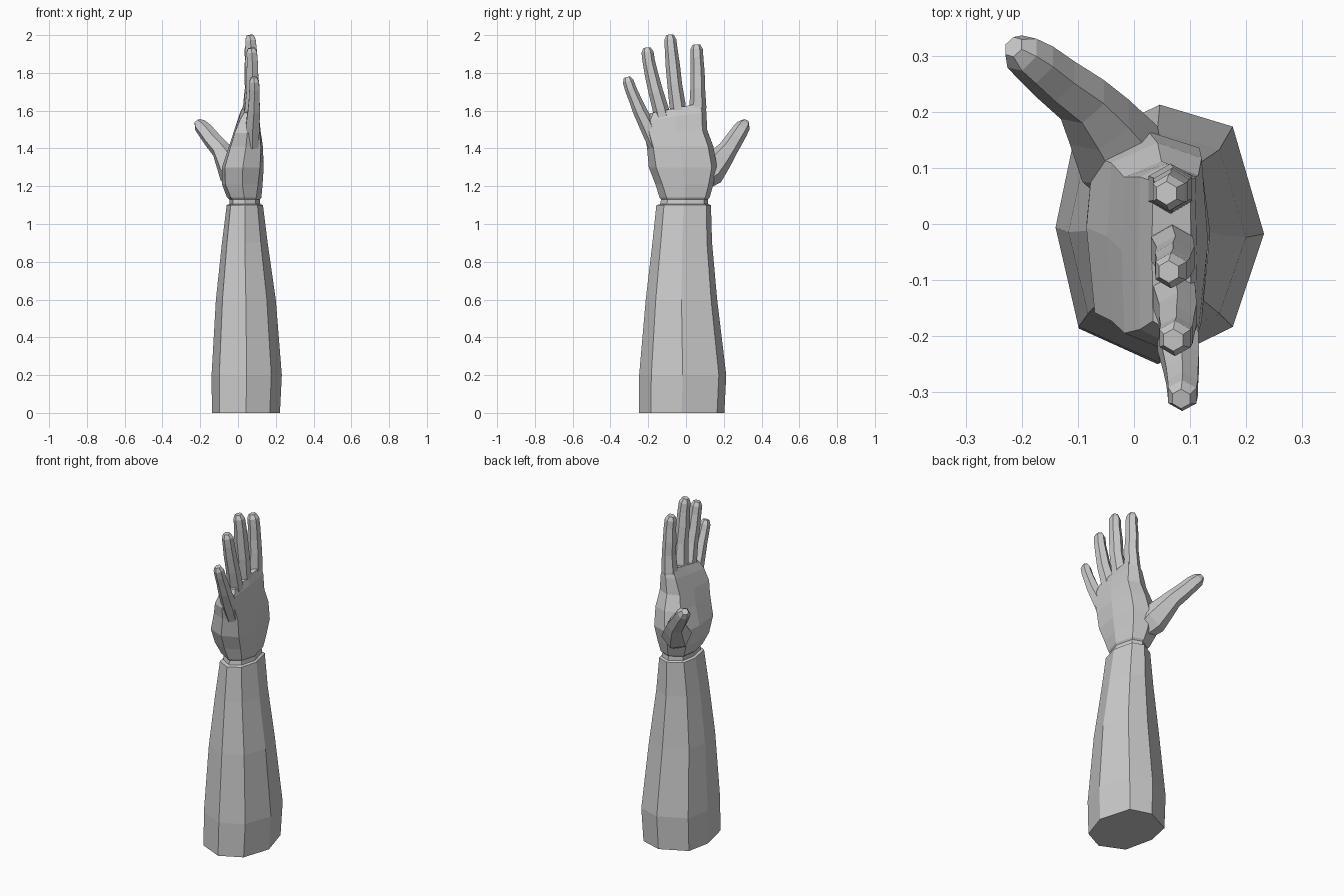
import bpy, bmesh, math
from mathutils import Vector


def loft(name, rings):
    """Skin a list of equal-length point rings and cap both ends."""
    bm = bmesh.new()
    vs = [[bm.verts.new(p) for p in r] for r in rings]
    n = len(vs[0])
    for a, b in zip(vs, vs[1:]):
        for i in range(n):
            j = (i + 1) % n
            bm.faces.new((a[i], a[j], b[j], b[i]))
    bm.faces.new(vs[0])
    bm.faces.new(vs[-1])
    bmesh.ops.recalc_face_normals(bm, faces=bm.faces)
    me = bpy.data.meshes.new(name)
    bm.to_mesh(me)
    bm.free()
    ob = bpy.data.objects.new(name, me)
    bpy.context.collection.objects.link(ob)
    return ob


def section(z, x0, x1, y0, y1, tilt=0.0, square=0.0):
    """Eight-sided limb section; tilt raises the +y side, square fills the corners."""
    shape = [(0, 1), (.7, .83), (1, 0), (.7, -.72), (0, -1), (-.78, -.72), (-1, .05), (-.84, .67)]
    cx, cy, rx, ry = (x0 + x1) / 2, (y0 + y1) / 2, (x1 - x0) / 2, (y1 - y0) / 2
    pts = []
    for i, (u, v) in enumerate(shape):
        if i % 2:
            u += (math.copysign(.95, u) - u) * square
            v += (math.copysign(.85, v) - v) * square
        pts.append((cx + u * rx, cy + v * ry, z + tilt * v * ry))
    return pts


def digit(name, path, sides=6):
    """Tapered limb through (x, y, z, radius) stations."""
    pts = [Vector(p[:3]) for p in path]
    rings = []
    for i, p in enumerate(pts):
        t = (pts[min(i + 1, len(pts) - 1)] - pts[max(i - 1, 0)]).normalized()
        u = (Vector((1, 0, 0)) - t * t.x).normalized()
        v = t.cross(u)
        rings.append([p + path[i][3] * (u * math.cos(a) + v * math.sin(a))
                      for a in (math.tau * (k + .5) / sides for k in range(sides))])
    return loft(name, rings)


# Forearm, wrist groove and palm in one continuous skin
arm = loft("forearm_and_hand", [
    section(0.00, -.138, .222, -.250, .203),
    section(0.20, -.140, .232, -.248, .213),
    section(0.60, -.117, .200, -.213, .165),
    section(0.90, -.085, .157, -.178, .138),
    section(1.10, -.060, .132, -.157, .132),
    section(1.105, -.045, .118, -.137, .118),
    section(1.13, -.045, .116, -.132, .115),
    section(1.14, -.058, .124, -.140, .125),
    section(1.21, -.085, .130, -.162, .145, 0, .3),
    section(1.30, -.085, .136, -.197, .165, 0, .5),
    section(1.41, -.048, .132, -.207, .145, 0, .7),
    section(1.49, -.022, .120, -.222, .112, .05, .9),
    section(1.57, .008, .112, -.212, .108, .14, 1),
    section(1.615, .032, .102, -.195, .098, .2, 1),
])

# Fingers: base, knuckles and fingertip for each
fingers = {
    "index_finger": [(.065, .050, 1.50, .040), (.065, .063, 1.62, .045), (.070, .062, 1.72, .039),
                     (.066, .062, 1.80, .037), (.066, .058, 1.88, .034), (.062, .056, 1.925, .033),
                     (.058, .055, 1.948, .021)],
    "middle_finger": [(.068, -.030, 1.50, .040), (.068, -.045, 1.63, .043), (.074, -.060, 1.74, .039),
                      (.070, -.070, 1.84, .038), (.070, -.078, 1.92, .034), (.066, -.083, 1.975, .032),
                      (.062, -.085, 2.0, .020)],
    "ring_finger": [(.072, -.105, 1.48, .040), (.072, -.132, 1.60, .043), (.078, -.160, 1.70, .039),
                    (.076, -.182, 1.79, .036), (.076, -.197, 1.86, .033), (.073, -.204, 1.91, .032),
                    (.070, -.207, 1.932, .020)],
    "little_finger": [(.076, -.160, 1.41, .038), (.078, -.205, 1.52, .042), (.084, -.245, 1.60, .037),
                      (.086, -.270, 1.66, .033), (.087, -.293, 1.715, .031), (.086, -.306, 1.755, .029),
                      (.084, -.312, 1.777, .018)],
    # Thumb swings out of the heel of the palm
    "thumb": [(.010, .060, 1.22, .060), (-.025, .125, 1.28, .084), (-.062, .182, 1.345, .066),
              (-.092, .222, 1.395, .052), (-.140, .258, 1.450, .047), (-.175, .287, 1.495, .043),
              (-.200, .305, 1.522, .037), (-.215, .316, 1.542, .020)],
}

# Fuse every digit into the arm
bpy.context.view_layer.objects.active = arm
for name, path in fingers.items():
    d = digit(name, path)
    m = arm.modifiers.new(name, 'BOOLEAN')
    m.operation, m.solver, m.object = 'UNION', 'EXACT', d
    bpy.ops.object.modifier_apply(modifier=m.name)
    bpy.data.objects.remove(d)
